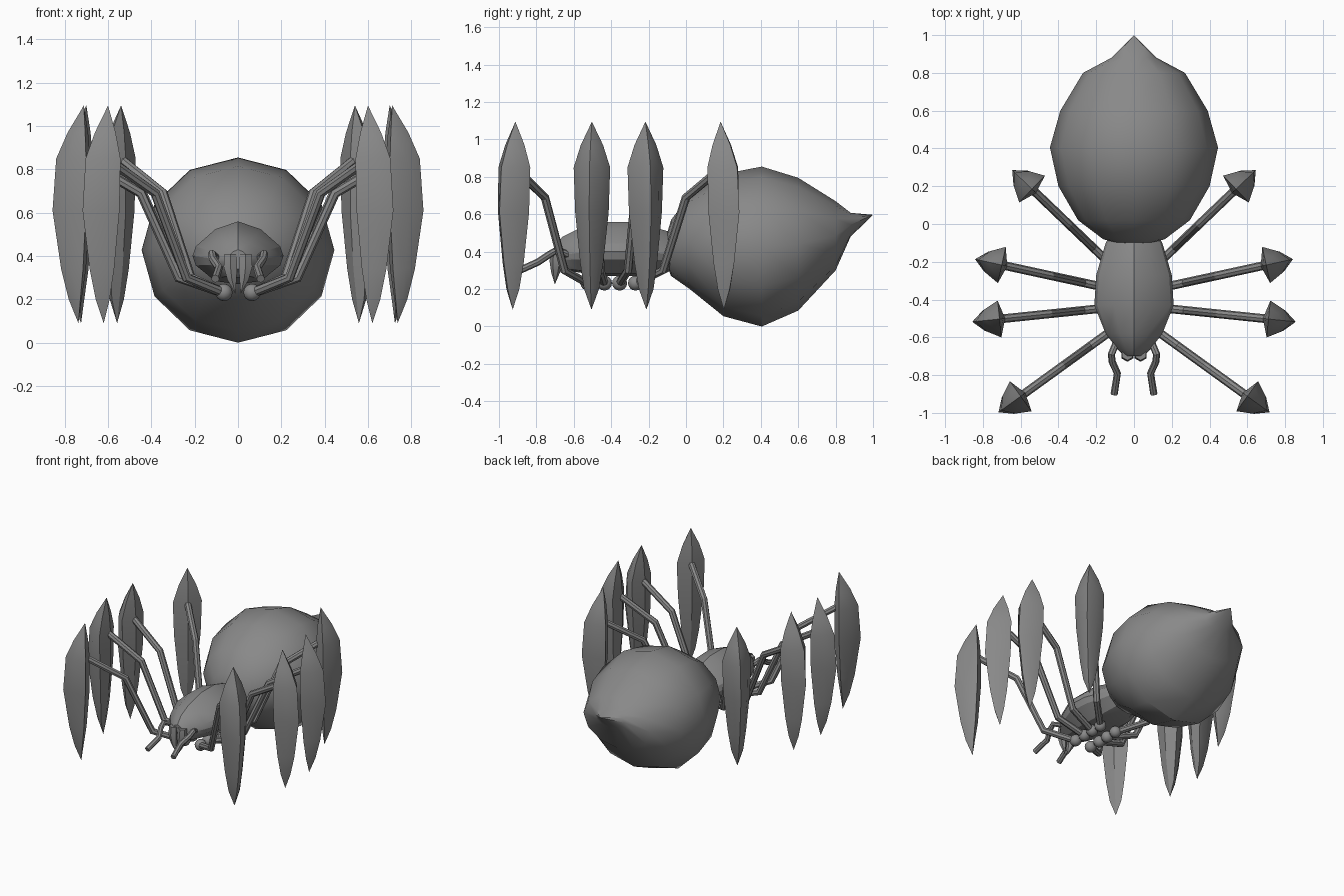
import bpy, bmesh
from math import sin, cos, pi
from mathutils import Vector

cube = bpy.data.objects.get("Cube")
if cube:
    bpy.data.objects.remove(cube)

grey = bpy.data.materials.new("dark_grey")
grey.use_nodes = True
grey.diffuse_color = (0.25, 0.25, 0.25, 1)
grey.node_tree.nodes["Principled BSDF"].inputs["Base Color"].default_value = (0.25, 0.25, 0.25, 1)


def finish(obj, angle):
    """Give the part its material and shade it, keeping sharp edges."""
    obj.data.materials.clear()
    obj.data.materials.append(grey)
    bpy.ops.object.select_all(action="DESELECT")
    obj.select_set(True)
    bpy.context.view_layer.objects.active = obj
    bpy.ops.object.shade_smooth_by_angle(angle=angle * pi / 180)


def link(name, data):
    obj = bpy.data.objects.new(name, data)
    bpy.context.collection.objects.link(obj)
    return obj


def loft(name, rings, angle):
    """Skin a closed body through matching rings; a collapsed ring makes a point."""
    bm = bmesh.new()
    loops = [[bm.verts.new(p) for p in ring] for ring in rings]
    n = len(loops[0])
    for a, b in zip(loops, loops[1:]):
        for i in range(n):
            j = (i + 1) % n
            bm.faces.new((a[i], a[j], b[j], b[i]))
    bm.faces.new(loops[0])
    bm.faces.new(loops[-1])
    bmesh.ops.remove_doubles(bm, verts=bm.verts, dist=0.0005)
    bmesh.ops.recalc_face_normals(bm, faces=bm.faces)
    mesh = bpy.data.meshes.new(name)
    bm.to_mesh(mesh)
    bm.free()
    finish(link(name, mesh), angle)


def tube(name, points, radius):
    """Round tube along a bent path."""
    curve = bpy.data.curves.new(name, "CURVE")
    curve.dimensions = "3D"
    curve.bevel_depth = radius
    curve.bevel_resolution = 2
    curve.use_fill_caps = True
    spline = curve.splines.new("POLY")
    spline.points.add(len(points) - 1)
    for p, co in zip(spline.points, points):
        p.co = (*co, 1)
    obj = link(name, curve)
    bpy.ops.object.select_all(action="DESELECT")
    obj.select_set(True)
    bpy.context.view_layer.objects.active = obj
    bpy.ops.object.convert(target="MESH")
    finish(bpy.context.object, 30)


def body_rings(stations, section):
    """Rings across y from (y, half width, top, bottom)."""
    return [[(w * u, y, (top + low) / 2 + (top - low) / 2 * v) for u, v in section]
            for y, w, top, low in stations]


# Abdomen: twelve-sided egg with a pointed tail
circle = [(sin(i * pi / 6), cos(i * pi / 6)) for i in range(12)]
abdomen = [(-.13, 0, .40, .40), (-.08, .164, .57, .27), (.02, .296, .70, .2),
           (.2, .40, .815, .055), (.405, .445, .855, 0), (.6, .39, .795, .085),
           (.8, .27, .67, .30), (.88, .12, .608, .48), (1, 0, .597, .597)]
loft("abdomen", body_rings(abdomen, circle), 35)

# Thorax: faceted shell with ridged sides
half = [(.5, .75), (.93, .2), (1, -.1), (.93, -.4), (.5, -.9)]
shell = [(0, 1)] + half + [(0, -1)] + [(-u, v) for u, v in reversed(half)]
thorax = [(-.70, .05, .43, .34), (-.66, .09, .48, .30), (-.58, .15, .52, .29),
          (-.43, .21, .56, .27), (-.27, .20, .56, .27), (-.10, .15, .51, .29),
          (-.02, .10, .46, .33)]
loft("thorax", body_rings(thorax, shell), 25)

# Blade outline: (height, outward bulge, half width, inner ridge, shift of the plane)
blade = [(1.095, 0, 0, 0, 0), (.97, .075, .06, .02, 0), (.85, .128, .098, .03, 0),
         (.61, .145, .09, .03, 0), (.34, .095, .062, .02, .01), (.2, .05, .04, .01, .02),
         (.09, 0, 0, 0, .025)]
# Leg path: (distance out from hip, height)
leg_path = [(0, .23), (.21, .30), (.385, .69), (.65, .845)]
# Hip y and blade centre for each leg, front to back
legs = [("front", -.525, (.60, -.912)), ("front_middle", -.436, (.712, -.503)),
        ("rear_middle", -.355, (.70, -.217)), ("rear", -.27, (.54, .185))]

for side, s in (("left", 1), ("right", -1)):
    for label, hip_y, (bx, by) in legs:
        hip = Vector((s * .065, hip_y, 0))
        centre = Vector((s * bx, by, 0))
        reach = centre - hip
        out = reach.normalized()
        across = Vector((-out.y, out.x, 0))
        up = Vector((0, 0, 1))

        # Hip ball
        bpy.ops.mesh.primitive_uv_sphere_add(segments=12, ring_count=8, radius=.04,
                                             location=hip + up * .232)
        ball = bpy.context.object
        ball.name = f"{side}_{label}_hip"
        finish(ball, 40)

        # Bent leg
        tube(f"{side}_{label}_leg",
             [hip + reach * (d / .65) + up * z for d, z in leg_path], .023)

        # Upright blade foot
        rings = []
        for z, bulge, w, ridge, shift in blade:
            base = centre + out * shift + up * z
            outline = [(bulge, 0), (bulge * .58, w * .6), (0, w), (-ridge, 0),
                       (0, -w), (bulge * .58, -w * .6)]
            rings.append([base + out * a + across * b for a, b in outline])
        loft(f"{side}_{label}_blade", rings, 20)

    # Feeler beside the mouth
    feeler = [(.09, -.62, .38), (.12, -.69, .41), (.115, -.73, .385),
              (.088, -.79, .345), (.105, -.90, .295)]
    tube(f"{side}_feeler", [(s * x, y, z) for x, y, z in feeler], .019)

    # Fang
    fang = [(.41, .035, .032), (.35, .035, .036), (.29, .028, .024), (.225, .012, 0)]
    loft(f"{side}_fang",
         [[(s * x + r * u, -.69 - (.41 - z) * .06 + r * v, z) for u, v in circle[::2]]
          for z, x, r in fang], 30)
